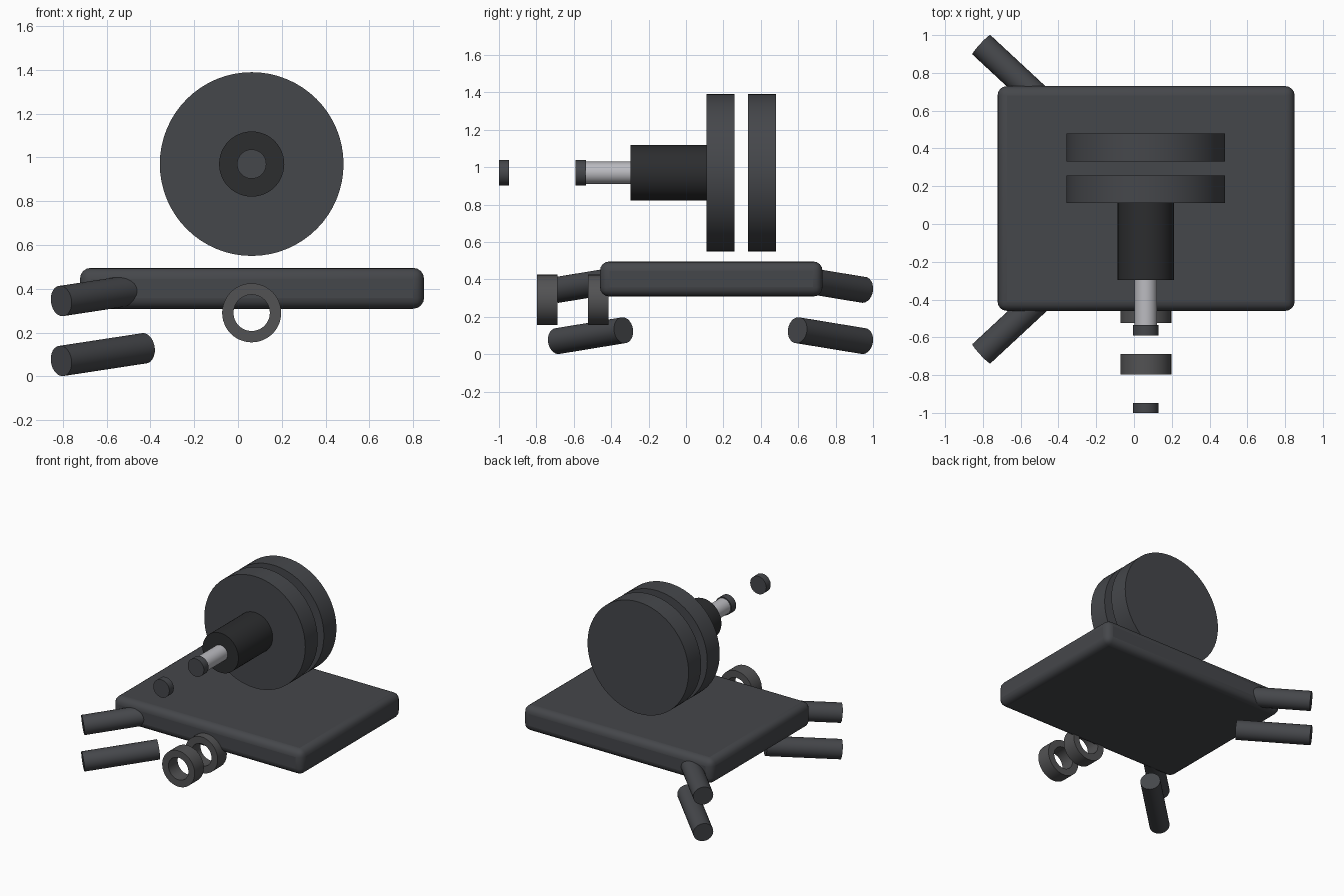
import bpy, bmesh, math
from mathutils import Vector

if "Cube" in bpy.data.objects:
    bpy.data.objects.remove(bpy.data.objects["Cube"])


def material(name, r, g, b):
    m = bpy.data.materials.new(name)
    m.diffuse_color = (r, g, b, 1)
    m.use_nodes = True
    m.node_tree.nodes["Principled BSDF"].inputs["Base Color"].default_value = m.diffuse_color
    return m


DARK = material("dark_grey", 0.06, 0.063, 0.07)
BLACK = material("near_black", 0.025, 0.026, 0.028)
RING = material("ring_grey", 0.085, 0.085, 0.088)
STEEL = material("steel", 0.5, 0.5, 0.53)


def smooth(obj, mat):
    obj.data.materials.append(mat)
    bpy.ops.object.select_all(action='DESELECT')
    obj.select_set(True)
    bpy.context.view_layer.objects.active = obj
    bpy.ops.object.shade_smooth_by_angle(angle=math.radians(35))


def rod(name, a, b, radius, mat, sides=32):
    """Capped cylinder between two points."""
    a, b = Vector(a), Vector(b)
    d = b - a
    bpy.ops.mesh.primitive_cylinder_add(vertices=sides, radius=radius, depth=d.length,
                                        location=(a + b) / 2)
    obj = bpy.context.object
    obj.name = name
    obj.rotation_euler = d.to_track_quat('Z', 'Y').to_euler()
    smooth(obj, mat)


def ring(name, x, z, y0, y1, inner, outer, mat, sides=48):
    """Tube along y, swept from a rectangular section."""
    bm = bmesh.new()
    section = [(inner, y0), (outer, y0), (outer, y1), (inner, y1)]
    loops = []
    for i in range(sides):
        t = math.tau * i / sides
        loops.append([bm.verts.new((x + r * math.cos(t), y, z + r * math.sin(t)))
                      for r, y in section])
    for i in range(sides):
        p, q = loops[i], loops[(i + 1) % sides]
        for k in range(4):
            n = (k + 1) % 4
            bm.faces.new((p[k], p[n], q[n], q[k]))
    bmesh.ops.recalc_face_normals(bm, faces=bm.faces)
    mesh = bpy.data.meshes.new(name)
    bm.to_mesh(mesh)
    bm.free()
    obj = bpy.data.objects.new(name, mesh)
    bpy.context.collection.objects.link(obj)
    smooth(obj, mat)


CX, CZ, MID_Y = 0.0625, 0.97, 0.131

# rounded base slab
bpy.ops.mesh.primitive_cube_add(size=1, location=(0.064, 0.135, 0.402))
slab = bpy.context.object
slab.name = "base_slab"
slab.scale = (1.573, 1.19, 0.187)
bpy.ops.object.transform_apply(location=False, rotation=False, scale=True)
bevel = slab.modifiers.new("rounding", 'BEVEL')
bevel.width = 0.05
bevel.segments = 4
smooth(slab, DARK)

# discs, hub, shaft and end caps along one axis
for name, y0, y1, r, mat, sides in [
        ("front_disc", 0.11, 0.258, 0.42, DARK, 64),
        ("rear_disc", 0.331, 0.48, 0.42, DARK, 64),
        ("hub", -0.297, 0.11, 0.149, BLACK, 48),
        ("shaft", -0.535, -0.297, 0.059, STEEL, 32),
        ("shaft_cap", -0.59, -0.535, 0.067, DARK, 32),
        ("loose_cap", -1.0, -0.947, 0.067, DARK, 32)]:
    rod(name, (CX, y0, CZ), (CX, y1, CZ), r, mat, sides)

# rings in front of the slab
ring("outer_ring", CX, 0.29, -0.797, -0.688, 0.083, 0.135, RING)
ring("inner_ring", CX, 0.29, -0.523, -0.415, 0.083, 0.135, RING)

# splayed legs, upper and lower, mirrored front to back
for side, s in (("front", -1), ("back", 1)):
    for level, dz in (("lower", 0), ("upper", 0.274)):
        rod(f"{side}_{level}_leg",
            (-0.808, MID_Y + s * 0.818, 0.07 + dz),
            (-0.428, MID_Y + s * 0.465, 0.128 + dz), 0.07, DARK, 24)
